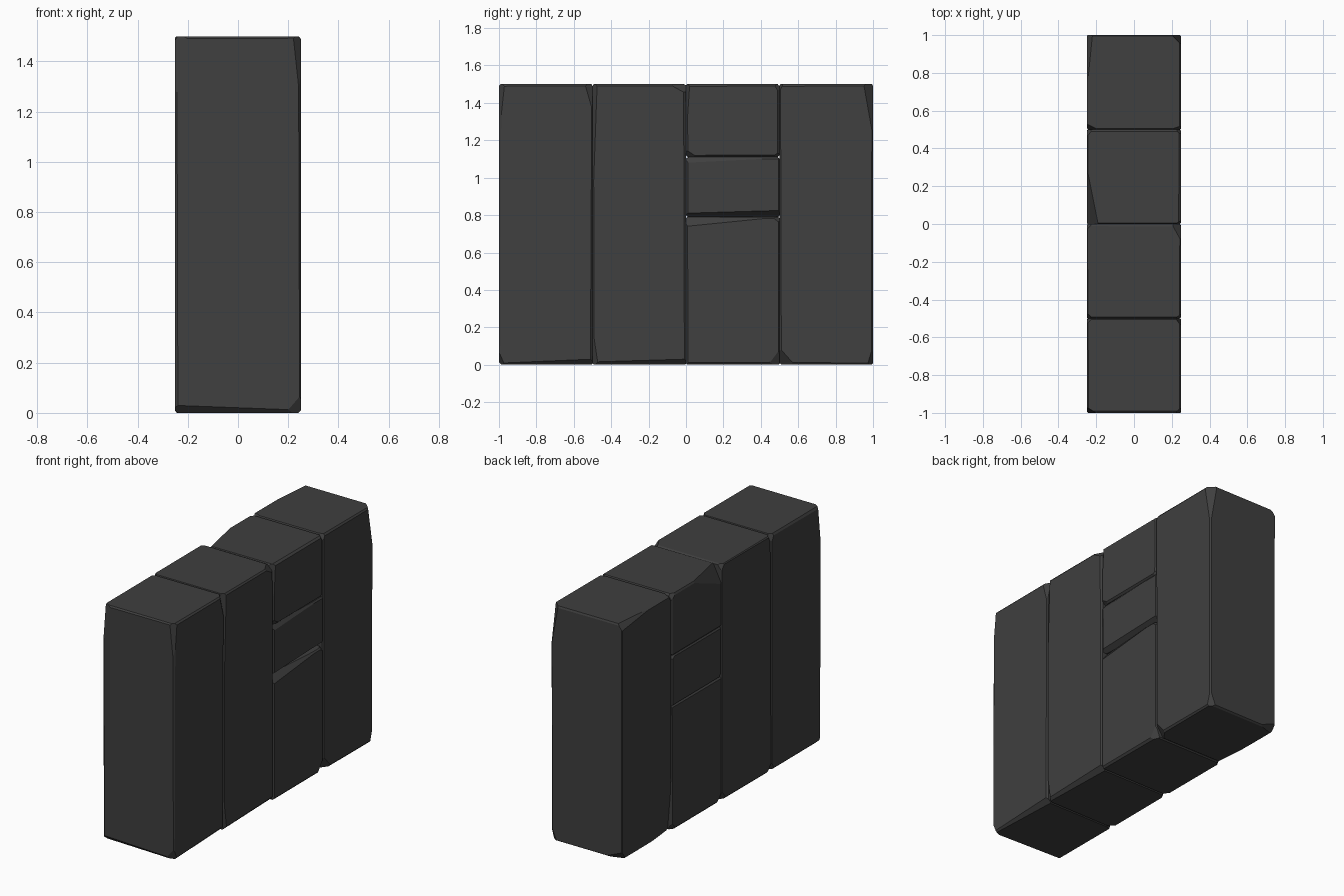
import bpy, bmesh, random
from mathutils import Vector

if "Cube" in bpy.data.objects:
    bpy.data.objects.remove(bpy.data.objects["Cube"])

random.seed(7)
stone = bpy.data.materials.new("dark_stone")
stone.diffuse_color = (0.05, 0.05, 0.05, 1)
stone.use_nodes = True
stone.node_tree.nodes["Principled BSDF"].inputs["Base Color"].default_value = stone.diffuse_color


def cut(bm, p, n):
    """Slice off everything on the outer side of a plane and cap it."""
    geom = bm.verts[:] + bm.edges[:] + bm.faces[:]
    res = bmesh.ops.bisect_plane(bm, geom=geom, plane_co=p, plane_no=n,
                                 dist=1e-5, clear_outer=True)
    edges = [e for e in res["geom_cut"]
             if isinstance(e, bmesh.types.BMEdge) and e.is_boundary]
    if edges:
        bmesh.ops.contextual_create(bm, geom=edges)


def block(name, y0, y1, z0, z1, chips):
    """Hewn block; chips are (corner signs, distances cut along x, y, z)."""
    c = Vector((0, (y0 + y1) / 2, (z0 + z1) / 2))
    h = Vector((0.25, (y1 - y0) / 2, (z1 - z0) / 2))
    bm = bmesh.new()
    bmesh.ops.create_cube(bm, size=1)
    for v in bm.verts:
        v.co = c + Vector(2 * v.co[i] * h[i] for i in range(3))

    # thin, slightly uneven worn strip along every edge
    cuts = []
    for axis in range(3):
        for s in (-1, 1):
            for t in (-1, 1):
                signs, dist = [s, t], [random.uniform(.005, .014) for _ in "ab"]
                signs.insert(axis, random.choice((-1, 1)))
                dist.insert(axis, random.uniform(2, 5))
                cuts.append((signs, dist))
    # larger broken corners
    for signs, dist in cuts + chips:
        corner = c + Vector(signs[i] * h[i] for i in range(3))
        n = Vector(signs[i] / dist[i] for i in range(3))
        p = corner - Vector((signs[0] * dist[0], 0, 0))
        cut(bm, p, n.normalized())

    bmesh.ops.recalc_face_normals(bm, faces=bm.faces[:])
    me = bpy.data.meshes.new(name)
    bm.to_mesh(me)
    bm.free()
    me.materials.append(stone)
    bpy.context.collection.objects.link(bpy.data.objects.new(name, me))


# front column
block("front_column", -1, -.5, 0, 1.5, [
    ((-1, -1, 1), (.05, .03, .26)), ((1, -1, 1), (.03, .03, .28)),
    ((1, -1, -1), (.06, .03, .07)), ((-1, -1, -1), (.8, .03, .03)),
    ((1, 1, 1), (.03, .04, .14)), ((1, 1, -1), (.03, .7, .03)),
    ((-1, 1, 1), (.03, .03, .06)), ((-1, 1, -1), (.04, .03, .06))])
# second column
block("second_column", -.5, 0, 0, 1.5, [
    ((1, -1, 1), (.03, .025, .7)), ((1, -1, -1), (.03, .03, .2)),
    ((1, 1, 1), (.05, .09, .05)), ((1, 1, -1), (.03, 1, .03)),
    ((-1, -1, 1), (.03, .03, .06)), ((-1, -1, -1), (.05, .04, .05)),
    ((-1, 1, 1), (.03, .03, .04)), ((-1, 1, -1), (.03, .05, .06))])
# stacked column of three blocks
block("lower_block", 0, .5, 0, .79, [
    ((1, -1, 1), (.04, .5, .05)), ((1, 1, 1), (.03, .04, .03)),
    ((1, 1, -1), (.03, .06, .08)), ((-1, 1, -1), (.03, .04, .05)),
    ((-1, -1, -1), (.04, .05, .05))])
block("middle_block", 0, .5, .79, 1.11, [
    ((1, 1, -1), (.05, 1.2, .035)), ((1, -1, 1), (.02, .6, .03)),
    ((-1, 1, 1), (.03, .04, .03)), ((-1, -1, -1), (.03, .03, .03))])
block("upper_block", 0, .5, 1.11, 1.5, [
    ((-1, -1, 1), (.06, .3, .12)), ((1, -1, -1), (.04, .06, .04)),
    ((1, 1, -1), (.03, .04, .03)), ((1, -1, 1), (.03, .02, .3)),
    ((-1, 1, 1), (.03, .04, .04)), ((1, 1, 1), (.03, .03, .05))])
# back column
block("back_column", .5, 1, 0, 1.5, [
    ((1, 1, 1), (.05, .05, .28)), ((-1, 1, 1), (.03, .3, .04)),
    ((1, -1, -1), (.06, .08, .09)), ((-1, -1, -1), (.03, .3, .35)),
    ((1, 1, -1), (.04, .03, .1)), ((-1, 1, -1), (.12, .04, .05)),
    ((1, -1, 1), (.06, .02, .04)), ((-1, -1, 1), (.06, .03, .05))])
